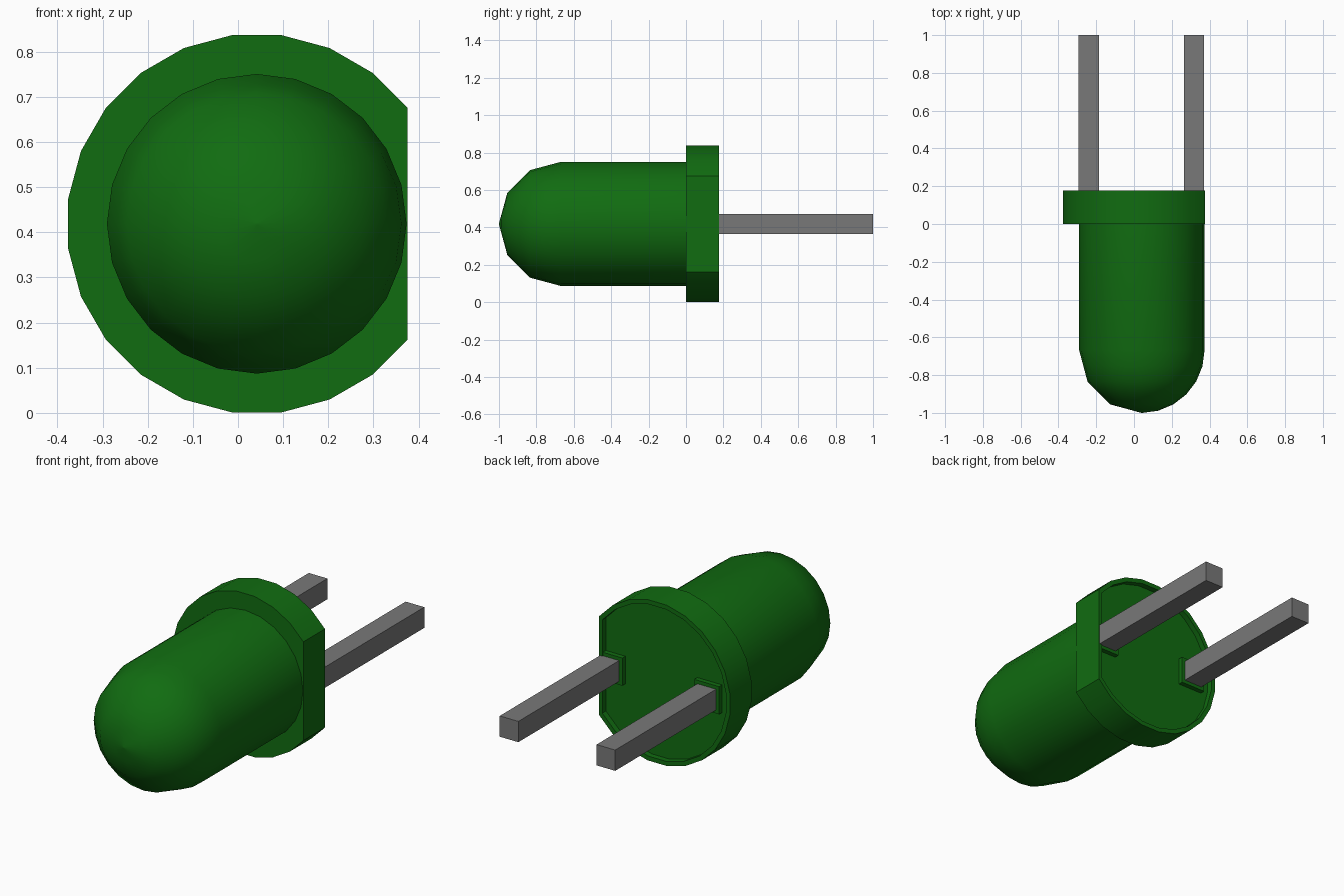
import bpy, bmesh, math

cube = bpy.data.objects.get("Cube")
if cube:
    bpy.data.objects.remove(cube, do_unlink=True)

CX, CZ = 0.0415, 0.419      # axis of the lamp, running along y
R_BODY, R_FLANGE = 0.332, 0.4215
SEGS = 24


def material(name, rgb):
    m = bpy.data.materials.new(name)
    m.use_nodes = True
    m.diffuse_color = (*rgb, 1)
    m.node_tree.nodes["Principled BSDF"].inputs["Base Color"].default_value = (*rgb, 1)
    return m


GREEN = material("green plastic", (0.0055, 0.15, 0.0055))
GREY = material("grey metal", (0.19, 0.19, 0.19))


def finish(name, bm, mat, smooth=None):
    bmesh.ops.recalc_face_normals(bm, faces=bm.faces[:])
    me = bpy.data.meshes.new(name)
    bm.to_mesh(me)
    bm.free()
    me.materials.append(mat)
    ob = bpy.data.objects.new(name, me)
    bpy.context.collection.objects.link(ob)
    if smooth:
        bpy.ops.object.select_all(action='DESELECT')
        ob.select_set(True)
        bpy.context.view_layer.objects.active = ob
        bpy.ops.object.shade_smooth_by_angle(angle=math.radians(smooth))
    return ob


def loft(bm, rings):
    """Bridge successive closed loops of points and cap both ends."""
    loops = [[bm.verts.new(p) for p in ring] for ring in rings]
    for a, b in zip(loops, loops[1:]):
        n = len(a)
        for i in range(n):
            j = (i + 1) % n
            bm.faces.new((a[i], a[j], b[j], b[i]))
    bm.faces.new(loops[0])
    bm.faces.new(loops[-1])


def box(name, x0, x1, y0, y1, z0, z1, mat):
    bm = bmesh.new()
    loft(bm, [[(x0, y, z0), (x1, y, z0), (x1, y, z1), (x0, y, z1)] for y in (y0, y1)])
    return finish(name, bm, mat)


# Lens: straight barrel and faceted dome, rounder along its +x side
def lens_ring(t):
    ring = []
    for i in range(SEGS):
        a = 2 * math.pi * i / SEGS
        r, depth = R_BODY * math.cos(t), R_BODY * math.sin(t)
        if round(math.degrees(t)) % 30:
            chord = math.cos(math.radians(15))
            k = chord + (1 - chord) * max(0, math.cos(a)) ** 2
            r, depth = r * k, depth * k
        ring.append((CX + r * math.cos(a), -0.668 - depth, CZ + r * math.sin(a)))
    return ring


bm = bmesh.new()
barrel_end = [(x, 0.02, z) for x, y, z in lens_ring(0)]
loft(bm, [barrel_end] + [lens_ring(math.radians(d)) for d in (0, 15, 30, 45, 60, 75, 89.5)])
finish("lens", bm, GREEN, 35)

# Flange: 24-sided disc with one flat side and a shallow recess at the back
angles = [math.radians(37.5 + 15 * i) for i in range(20)]


def flange_ring(y, scale):
    r = R_FLANGE * scale
    return [(CX + r * math.cos(a), y, CZ + r * math.sin(a)) for a in angles]


bm = bmesh.new()
loft(bm, [flange_ring(0, 1), flange_ring(0.177, 1),
          flange_ring(0.177, 0.945), flange_ring(0.147, 0.945)])
finish("flange", bm, GREEN, 30)

# Square leads, each with a low collar in the recess
for side, x0, x1 in (("left", 0.264, 0.371), ("right", -0.293, -0.186)):
    box(side + "_lead", x0, x1, 0.14, 1.0, 0.365, 0.473, GREY)
    box(side + "_collar", x0 - 0.018, min(x1 + 0.018, 0.372), 0.14, 0.172,
        0.347, 0.491, GREEN)
